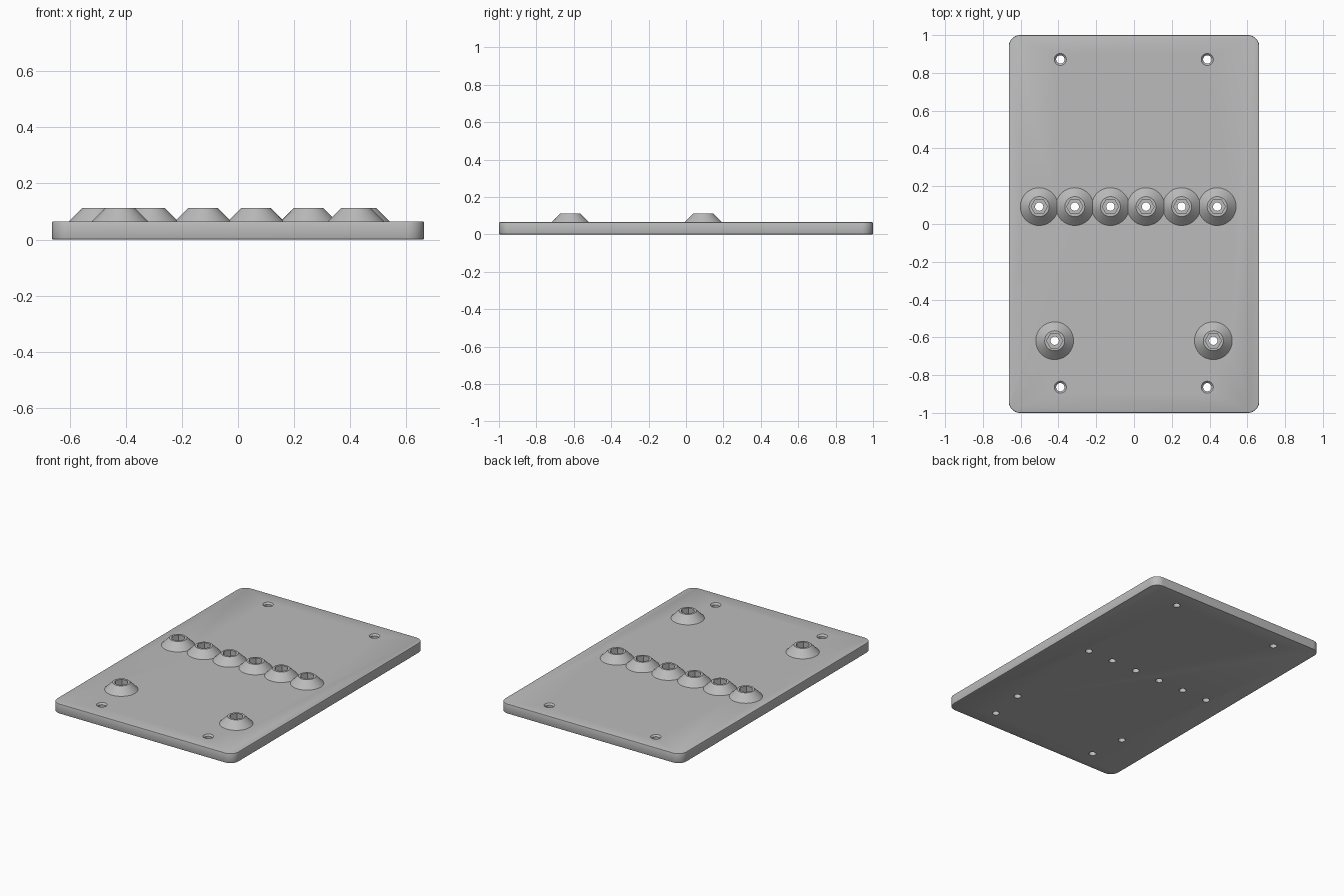
import bpy, bmesh, math
from mathutils import Matrix

if "Cube" in bpy.data.objects:
    bpy.data.objects.remove(bpy.data.objects["Cube"])

grey = bpy.data.materials.new("light grey plastic")
colour = (0.5, 0.5, 0.5, 1)
grey.diffuse_color = colour
grey.use_nodes = True
grey.node_tree.nodes["Principled BSDF"].inputs["Base Color"].default_value = colour

PLATE_TOP, BOSS_TOP = 0.065, 0.112
bosses = [(-0.502 + 0.1885 * i, 0.092) for i in range(6)] + [(-0.42, -0.618), (0.42, -0.618)]
screws = [(x, y) for x in (-0.39, 0.388) for y in (-0.864, 0.871)]


def finish(bm, name):
    bmesh.ops.recalc_face_normals(bm, faces=bm.faces)
    mesh = bpy.data.meshes.new(name)
    bm.to_mesh(mesh)
    bm.free()
    mesh.materials.append(grey)
    ob = bpy.data.objects.new(name, mesh)
    bpy.context.collection.objects.link(ob)
    return ob


def frustum(bm, at, r1, r2, z1, z2, sides=48):
    bmesh.ops.create_cone(bm, cap_ends=True, segments=sides, radius1=r1, radius2=r2, depth=z2 - z1,
                          matrix=Matrix.Translation((*at, (z1 + z2) / 2))
                          @ Matrix.Rotation(math.pi / 2, 4, "Z"))


def boolean(target, tool, operation):
    mod = target.modifiers.new(tool.name, "BOOLEAN")
    mod.operation, mod.solver, mod.object = operation, "EXACT", tool
    tool.hide_render = True


# Base plate with rounded corners and softened rims
bm = bmesh.new()
bmesh.ops.create_cube(bm, size=1, matrix=Matrix.Translation((0, 0, PLATE_TOP / 2))
                      @ Matrix.Diagonal((1.326, 2, PLATE_TOP, 1)))
upright = [e for e in bm.edges if abs(e.verts[0].co.z - e.verts[1].co.z) > 0.01]
bmesh.ops.bevel(bm, geom=upright, offset=0.06, segments=10, profile=0.5, affect="EDGES")
rims = [e for e in bm.edges if abs(e.verts[0].co.z - e.verts[1].co.z) < 0.01]
bmesh.ops.bevel(bm, geom=rims, offset=0.005, segments=2, profile=0.5, affect="EDGES")
plate = finish(bm, "base_plate")
tools = []

# Conical bosses joined to the plate
for i, at in enumerate(bosses):
    bm = bmesh.new()
    frustum(bm, at, 0.112, 0.053, PLATE_TOP - 0.012, BOSS_TOP)
    tools.append(finish(bm, f"boss_{i + 1}"))
    boolean(plate, tools[-1], "UNION")

# Hexagonal nut pockets
bm = bmesh.new()
for at in bosses:
    frustum(bm, at, 0.043, 0.043, 0.05, 0.15, 6)
tools.append(finish(bm, "nut_pocket_cutter"))
boolean(plate, tools[-1], "DIFFERENCE")

# Through holes
bm = bmesh.new()
for at in bosses + screws:
    frustum(bm, at, 0.022, 0.022, -0.05, 0.2, 32)
tools.append(finish(bm, "hole_cutter"))
boolean(plate, tools[-1], "DIFFERENCE")

# Countersinks of the screw holes
bm = bmesh.new()
for at in screws:
    frustum(bm, at, 0.012, 0.052, PLATE_TOP - 0.02, PLATE_TOP + 0.02, 32)
tools.append(finish(bm, "countersink_cutter"))
boolean(plate, tools[-1], "DIFFERENCE")

# Bake the cuts, drop the helpers and smooth the round walls
bpy.context.view_layer.update()
baked = bpy.data.meshes.new_from_object(plate.evaluated_get(bpy.context.evaluated_depsgraph_get()))
plate.modifiers.clear()
plate.data = baked
for ob in tools:
    bpy.data.objects.remove(ob)
bpy.ops.object.select_all(action="DESELECT")
plate.select_set(True)
bpy.context.view_layer.objects.active = plate
bpy.ops.object.shade_smooth_by_angle(angle=math.radians(30))
